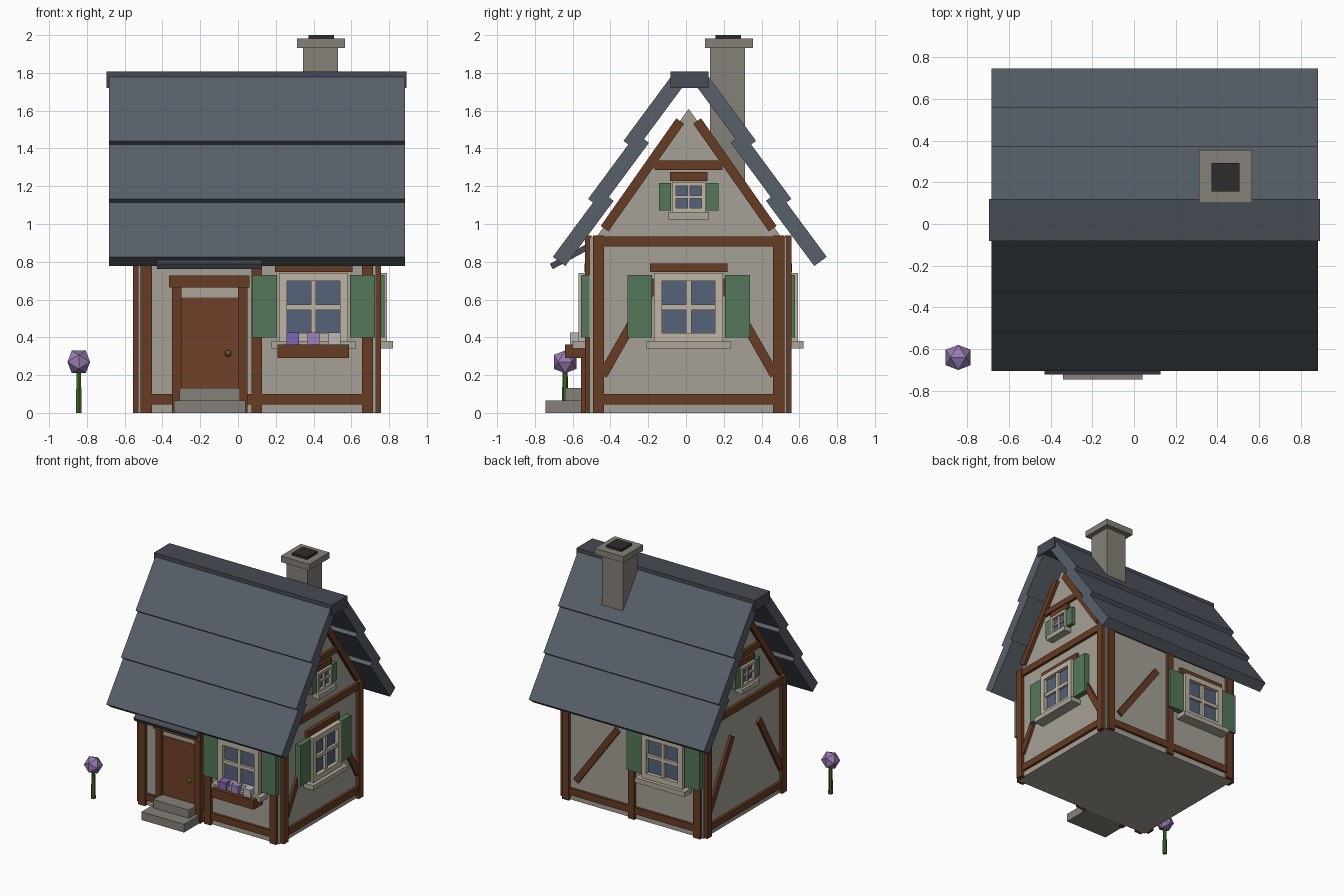
import bpy, bmesh, math
from mathutils import Vector

if "Cube" in bpy.data.objects:
    bpy.data.objects.remove(bpy.data.objects["Cube"])

COL = dict(wall=(.38, .355, .31), wood=(.135, .045, .017), door=(.16, .052, .022), slate=(.098, .115, .138),
           ridge=(.062, .070, .088), stone=(.235, .22, .19), sill=(.42, .39, .33), trim=(.52, .46, .37),
           glass=(.09, .125, .19), leaf=(.09, .185, .10), soot=(.03, .025, .025), brass=(.17, .12, .01),
           stem=(.05, .14, .02), petal=(.30, .20, .43), violet=(.21, .13, .45), lilac=(.33, .23, .50),
           pale=(.48, .48, .52))
MATS = {}


def finish(name, bm, col):
    bmesh.ops.recalc_face_normals(bm, faces=bm.faces)
    me = bpy.data.meshes.new(name)
    bm.to_mesh(me)
    bm.free()
    if col not in MATS:
        MATS[col] = bpy.data.materials.new(col)
        MATS[col].diffuse_color = (*COL[col], 1)
    me.materials.append(MATS[col])
    ob = bpy.data.objects.new(name, me)
    bpy.context.collection.objects.link(ob)
    return ob


# Wall frames: u along the wall, v up, d outward
CX, CY, RY = 0.10, 0.014, 0.02
FRONT = lambda u, v, d: (u, -0.51 - d, v)
BACK = lambda u, v, d: (u, 0.533 + d, v)
RIGHT = lambda u, v, d: (0.73 + d, u, v)
LEFT = lambda u, v, d: (-0.53 - d, u, v)
ALONG_X = lambda u, v, d: (d, u, v)


def prism(name, pts, d0, d1, col, frame):
    bm = bmesh.new()
    a = [bm.verts.new(frame(u, v, d0)) for u, v in pts]
    b = [bm.verts.new(frame(u, v, d1)) for u, v in pts]
    bm.faces.new(a)
    bm.faces.new(b)
    for i in range(len(a)):
        j = (i + 1) % len(a)
        bm.faces.new((a[i], a[j], b[j], b[i]))
    return finish(name, bm, col)


def rect(name, u0, u1, v0, v1, d0, d1, col, frame):
    return prism(name, [(u0, v0), (u1, v0), (u1, v1), (u0, v1)], d0, d1, col, frame)


def box(name, x0, x1, y0, y1, z0, z1, col):
    return rect(name, y0, y1, z0, z1, x0, x1, col, ALONG_X)


def beam(name, p, q, w, d0, d1, col, frame):
    p, q = Vector(p), Vector(q)
    t = (q - p).normalized() * w / 2
    n = Vector((-t.y, t.x))
    return prism(name, [p + n, q + n, q - n, p - n], d0, d1, col, frame)


def window(name, frame, c, z0, s, h, k):
    """c = centre along wall, z0 = frame bottom, s = size, h = height, k = depth factor"""
    w, b, m = .183 * s, .043 * s, .014 * s
    z1, zm = z0 + h, z0 + h / 2
    rect(name + "_glass", c - w + .005, c + w - .005, z0 + .005, z1 - .005, 0, .03 * k, "glass", frame)
    for sg in (-1, 1):
        a, e = sorted((c + sg * w, c + sg * (w - b)))
        rect(name + "_frame_side", a, e, z0, z1, 0, .06 * k, "trim", frame)
        a, e = sorted((c + sg * (w + .01 * s), c + sg * .325 * s))
        rect(name + "_shutter", a, e, z0 + .02 * s, z1 - .01 * s, 0, .045 * k, "leaf", frame)
    rect(name + "_frame_bottom", c - w + b, c + w - b, z0, z0 + b, 0, .06 * k, "trim", frame)
    rect(name + "_frame_top", c - w + b, c + w - b, z1 - b, z1, 0, .06 * k, "trim", frame)
    rect(name + "_bar_upright", c - m, c + m, z0 + b, z1 - b, 0, .05 * k, "trim", frame)
    rect(name + "_bar_cross", c - w + b, c + w - b, zm - m, zm + m, 0, .05 * k, "trim", frame)
    rect(name + "_sill", c - .222 * s, c + .222 * s, z0 - .038, z0, 0, .09 * k, "sill", frame)
    rect(name + "_lintel", c - .205 * s, c + .205 * s, z1 + .005, z1 + .052, 0, .028, "wood", frame)


# Plastered walls with gable
prism("walls", [(-.51, 0), (.533, 0), (.533, .93), (.505, .93), (CY, 1.61), (-.475, .93), (-.51, .93)],
      -.53, .73, "wall", ALONG_X)

# Timber framing
T = .026
for tag, fr, c, half in (("front", FRONT, CX, .586), ("back", BACK, CX, .586),
                         ("right", RIGHT, CY, .477), ("left", LEFT, CY, .477)):
    for sg in (-1, 1):
        rect(tag + "_corner_post", c + sg * half - .03, c + sg * half + .03, 0, .94, -.01, T, "wood", fr)
    spans = [(c - half, -.34), (.04, c + half)] if tag == "front" else [(c - half, c + half)]
    for a, e in spans:
        rect(tag + "_sill_beam", a, e, .045, .10, -.01, T - .006, "wood", fr)
    rect(tag + "_top_beam", c - half, c + half, .88, .935, -.01, T - .004, "wood", fr)
    if tag in ("front", "back"):
        rect(tag + "_middle_post", CX - .028, CX + .028, 0, .93, -.01, T - .002, "wood", fr)
    else:
        for sg in (-1, 1):
            beam(tag + "_brace", (c + sg * .455, .20), (c + sg * .17, .70), .05, -.01, T - .006, "wood", fr)
            beam(tag + "_gable_rafter", (c + sg * .445, .975), (c + sg * .045, 1.545), .05, -.01, T, "wood", fr)
        rect(tag + "_collar_tie", c - .18, c + .18, 1.287, 1.335, -.01, T - .004, "wood", fr)
        window(tag + "_gable_window", fr, CY, 1.063, .485, .16, .7)
beam("back_brace", (.60, .17), (.23, .68), .05, -.01, T - .006, "wood", BACK)

# Windows
window("front_window", FRONT, .40, .38, 1, .36, 1)
window("back_window", BACK, -.20, .38, 1, .36, 1)
window("right_window", RIGHT, CY, .38, 1, .36, 1)

# Flower box
box("flower_box", .21, .588, -.64, -.53, .29, .362, "wood")
for x, col in ((.29, "violet"), (.40, "lilac"), (.51, "pale")):
    box("box_flower", x - .032, x + .032, -.615, -.55, .355, .425, col)

# Door, frame, steps and canopy
rect("door", -.30, 0, .13, .61, 0, .02, "door", FRONT)
rect("transom", -.30, 0, .61, .665, 0, .015, "sill", FRONT)
for x in (-.325, .025):
    rect("door_post", x - .025, x + .025, 0, .67, 0, .045, "wood", FRONT)
rect("door_lintel", -.365, .06, .665, .727, 0, .055, "wood", FRONT)
bm = bmesh.new()
bmesh.ops.create_icosphere(bm, subdivisions=2, radius=.018)
finish("door_knob", bm, "brass").location = (-.053, -.543, .315)
box("lower_step", -.34, .04, -.745, -.50, 0, .066, "stone")
box("upper_step", -.31, .01, -.64, -.50, .066, .133, "stone")
beam("door_canopy", (-.713, .775), (-.50, .89), .032, -.43, .127, "ridge", ALONG_X)

# Roof: three overlapping slate courses per side
ang = math.radians(53.5)
up = Vector((-math.cos(ang), math.sin(ang)))
inward = Vector((-math.sin(ang), -math.cos(ang)))
for sg, tag in ((1, "back"), (-1, "front")):
    for y, z, ln in ((.351, 1.44, .45), (.538, 1.133, .43), (.725, .826, .43)):
        p = Vector((y, z))
        pts = [p, p + up * ln, p + up * ln + inward * .082, p + inward * .082]
        prism(tag + "_roof_course", [(RY + sg * q.x, q.y) for q in pts], -.683, .883, "slate", ALONG_X)
box("ridge_cap", -.695, .893, -.081, .12, 1.72, 1.808, "ridge")

# Chimney
box("chimney_stack", .345, .53, .127, .312, 1.15, 1.94, "stone")
box("chimney_cap", .312, .567, .10, .354, 1.933, 1.982, "stone")
box("chimney_flue", .372, .507, .157, .292, 1.97, 2.0, "soot")

# Garden flower: tapered stem and twenty-sided head
bm = bmesh.new()
bmesh.ops.create_cone(bm, cap_ends=True, segments=6, radius1=.018, radius2=.013, depth=.24)
finish("flower_stem", bm, "stem").location = (-.843, -.64, .12)
bm = bmesh.new()
a, b = .060, .060 / 1.618
for i in (-1, 1):
    for j in (-1, 1):
        for co in ((i * a, j * b, 0), (0, i * a, j * b), (j * b, 0, i * a)):
            bm.verts.new(co)
bmesh.ops.convex_hull(bm, input=bm.verts)
finish("flower_head", bm, "petal").location = (-.843, -.64, .27)

for m in bpy.data.materials:
    if m.users and not m.is_grease_pencil:
        m.use_nodes = True
        m.node_tree.nodes["Principled BSDF"].inputs["Base Color"].default_value = m.diffuse_color
